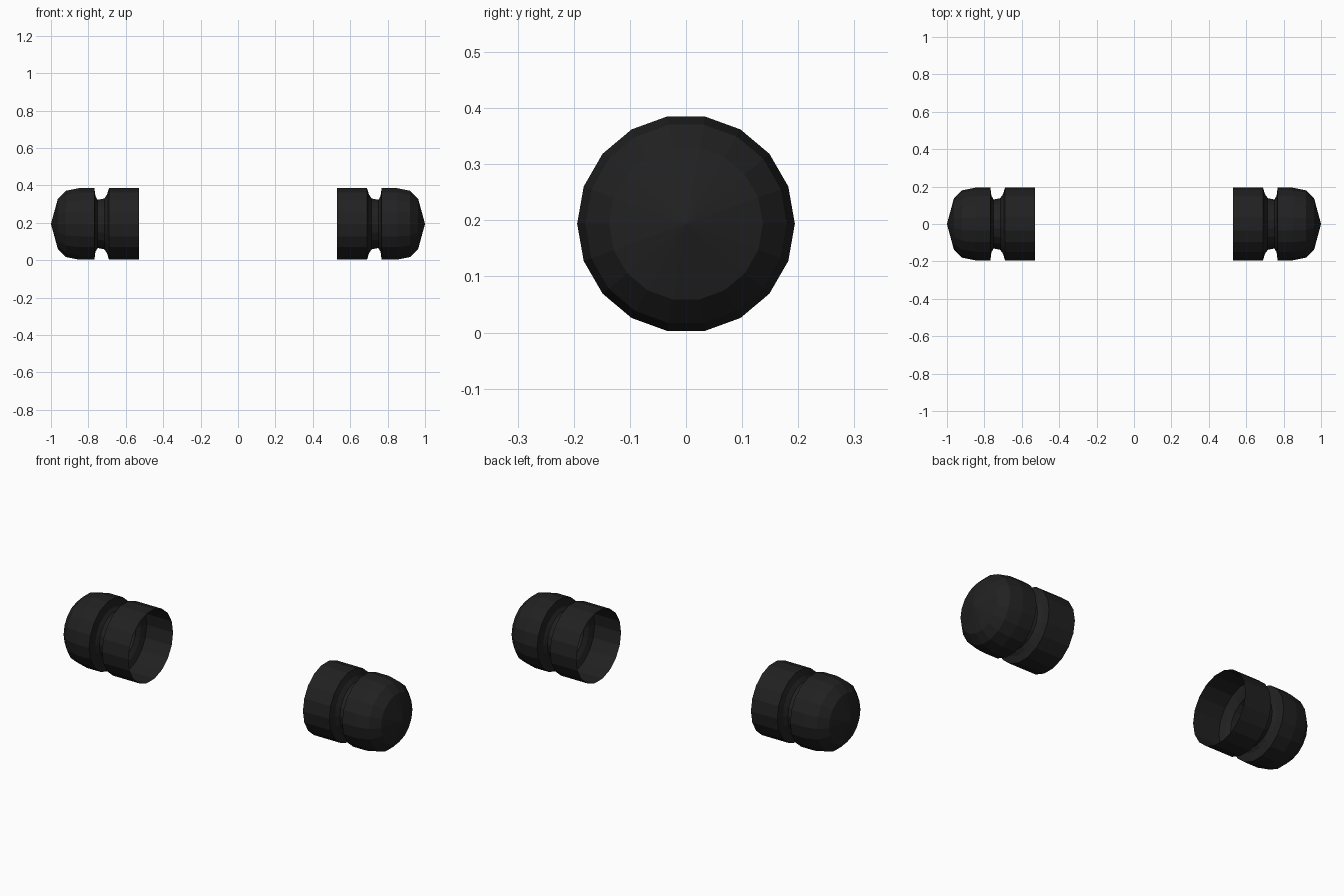
import bpy, bmesh
from math import sin, cos, pi

if "Cube" in bpy.data.objects:
    bpy.data.objects.remove(bpy.data.objects["Cube"])

R = 0.194
SIDES = 18

mat = bpy.data.materials.new("black_rubber")
mat.diffuse_color = (0.015, 0.015, 0.015, 1)
mat.use_nodes = True
mat.node_tree.nodes["Principled BSDF"].inputs["Base Color"].default_value = mat.diffuse_color


def lathe(name, profile, side, tip=None):
    """Spin (x, radius) pairs round the x axis; an optional tip closes the end."""
    bm = bmesh.new()
    rings = []
    for x, r in profile:
        rings.append([bm.verts.new((side * x, r * cos(2 * pi * i / SIDES),
                                    R + r * sin(2 * pi * i / SIDES)))
                      for i in range(SIDES)])
    for a, b in zip(rings, rings[1:]):
        for i in range(SIDES):
            j = (i + 1) % SIDES
            bm.faces.new((a[i], a[j], b[j], b[i]))
    if tip is not None:
        t = bm.verts.new((side * tip, 0, R))
        for i in range(SIDES):
            bm.faces.new((rings[-1][i], rings[-1][(i + 1) % SIDES], t))
    bmesh.ops.recalc_face_normals(bm, faces=bm.faces)
    # outward normals: the rim faces must point away from the axis
    bm.faces.ensure_lookup_table()
    f = bm.faces[0]
    c = f.calc_center_median()
    if f.normal.y * c.y + f.normal.z * (c.z - R) < 0:
        bmesh.ops.reverse_faces(bm, faces=bm.faces)
    me = bpy.data.meshes.new(name)
    bm.to_mesh(me)
    bm.free()
    me.materials.append(mat)
    ob = bpy.data.objects.new(name, me)
    bpy.context.collection.objects.link(ob)


for label, side in (("left", -1), ("right", 1)):
    # open sleeve, necked groove and domed end form one hollow shell
    lathe(label + "_end_cap", [
        (0.53, R), (0.69, R),                                  # sleeve
        (0.70, 0.16), (0.715, 0.138), (0.75, 0.131),           # groove
        (0.762, 0.15), (0.768, R),
        (0.85, R), (0.92, 0.18), (0.963, 0.137),               # dome
    ], side, tip=1.0)
